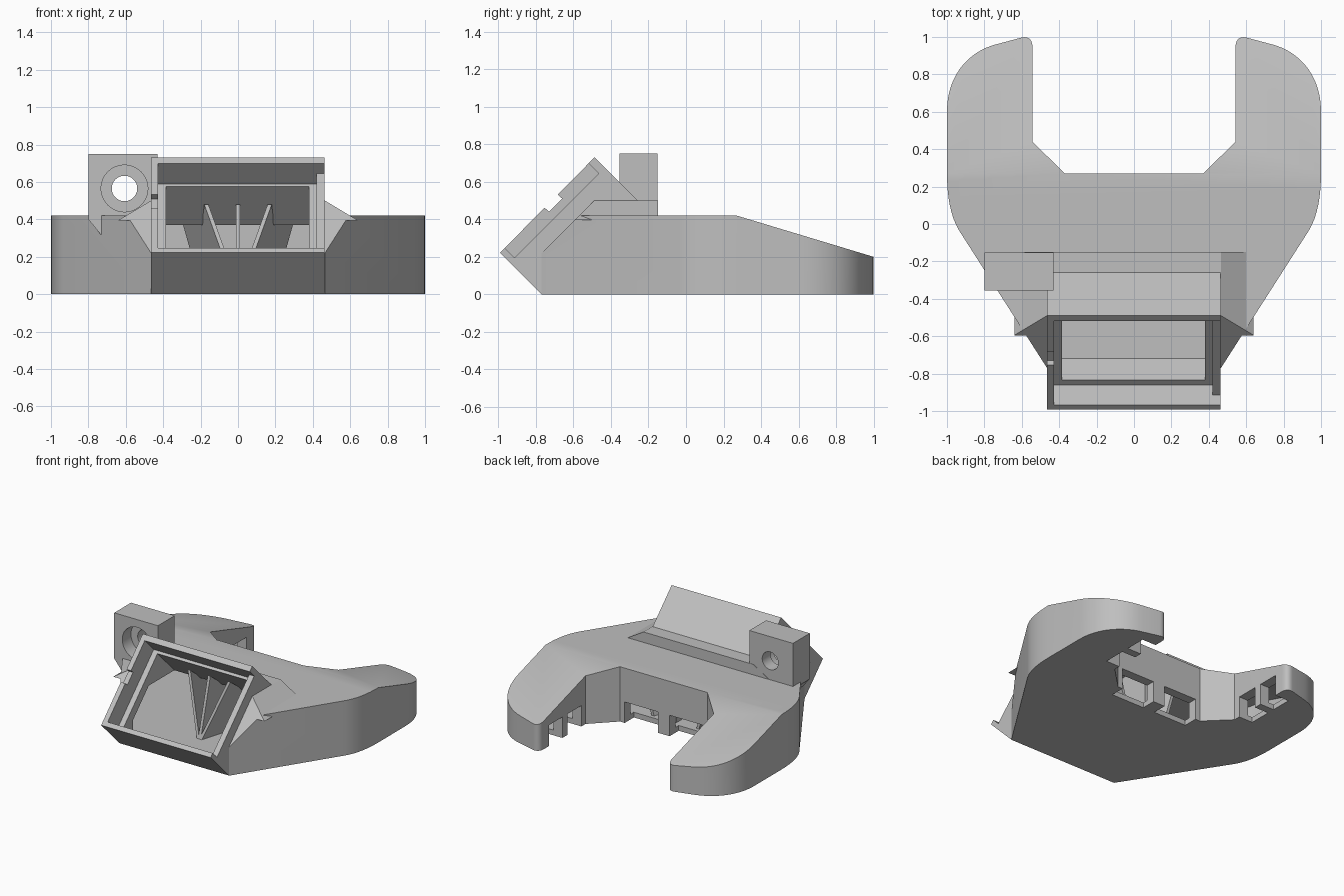
import bpy, bmesh, math
from mathutils import Vector
from mathutils.geometry import interpolate_bezier

cube = bpy.data.objects.get("Cube")
if cube:
    bpy.data.objects.remove(cube, do_unlink=True)

grey = bpy.data.materials.new("light_grey_plastic")
grey.use_nodes = True
COLOUR = (0.52, 0.52, 0.52, 1)
grey.diffuse_color = COLOUR
grey.node_tree.nodes["Principled BSDF"].inputs["Base Color"].default_value = COLOUR


def prism(name, points, axis, start, end, cuts=()):
    """Extrude a flat profile along an axis, then slice off the side each cut normal points to."""
    place = {"x": lambda p, t: (t, p[0], p[1]),
             "y": lambda p, t: (p[0], t, p[1]),
             "z": lambda p, t: (p[0], p[1], t)}[axis]
    bm = bmesh.new()
    low = [bm.verts.new(place(p, start)) for p in points]
    high = [bm.verts.new(place(p, end)) for p in points]
    bm.faces.new(low)
    bm.faces.new(high)
    for i in range(len(low)):
        j = (i + 1) % len(low)
        bm.faces.new((low[i], low[j], high[j], high[i]))
    for point, normal in cuts:
        result = bmesh.ops.bisect_plane(bm, geom=bm.verts[:] + bm.edges[:] + bm.faces[:],
                                        plane_co=point, plane_no=normal, clear_outer=True)
        rim = [e for e in result["geom_cut"] if isinstance(e, bmesh.types.BMEdge)]
        bmesh.ops.holes_fill(bm, edges=[e for e in rim if e.is_boundary])
    bmesh.ops.recalc_face_normals(bm, faces=bm.faces[:])
    mesh = bpy.data.meshes.new(name)
    bm.to_mesh(mesh)
    bm.free()
    mesh.materials.append(grey)
    ob = bpy.data.objects.new(name, mesh)
    bpy.context.collection.objects.link(ob)
    return ob


def box(name, x0, x1, y0, y1, z0, z1):
    return prism(name, [(x0, y0), (x1, y0), (x1, y1), (x0, y1)], "z", z0, z1)


def disc(cx, cz, r, n=48):
    return [(cx + r * math.cos(2 * math.pi * i / n), cz + r * math.sin(2 * math.pi * i / n))
            for i in range(n)]


def combine(target, other, operation):
    mod = target.modifiers.new("combine", "BOOLEAN")
    mod.operation = operation
    mod.solver = "EXACT"
    mod.object = other
    bpy.context.view_layer.objects.active = target
    bpy.ops.object.modifier_apply(modifier=mod.name)
    bpy.data.objects.remove(other, do_unlink=True)


def bezier(a, b, c, d, n):
    pts = interpolate_bezier(*[Vector((p[0], p[1], 0)) for p in (a, b, c, d)], n)
    return [(p.x, p.y) for p in pts]


def mirrored(half):
    return half + [(-x, y) for x, y in reversed(half)]


# Forked duct body with sloping arms and a slanted front
half = [(0.465, -0.77)]
half += bezier((0.935, -0.035), (0.98, 0.04), (1, 0.14), (1, 0.28), 9)
half += bezier((1, 0.6), (1, 0.8), (0.88, 0.93), (0.72, 0.965), 14)
half += bezier((0.6, 0.997), (0.565, 1.005), (0.543, 0.985), (0.543, 0.95), 7)
half += [(0.543, 0.44), (0.37, 0.27)]
FRONT = (0, -1, 1)
BACK = (0, 0.22, 0.73)
duct = prism("duct_body", mirrored(half), "z", 0, 0.42,
             [((0, -0.77, 0.22), FRONT), ((0, 0.27, 0.42), BACK)])

# Raised plinth with bevelled sides
plinth = prism("plinth", [(-0.64, 0.395), (0.64, 0.395), (0.465, 0.5), (-0.465, 0.5)],
               "y", -0.75, -0.15, [((0, -0.77, 0.22), FRONT)])
combine(duct, plinth, "UNION")

# Tilted intake collar
collar = prism("collar", [(-0.77, 0), (-0.992, 0.222), (-0.488, 0.73), (-0.258, 0.5),
                          (-0.2, 0.4), (-0.3, 0)], "x", -0.465, 0.463)
combine(duct, collar, "UNION")

# Mounting lug with a sloped support below its overhang
lug = prism("lug", [(-0.8, 0.75), (-0.43, 0.75), (-0.43, 0.4), (-0.6, 0.32),
                    (-0.735, 0.32), (-0.8, 0.4)], "y", -0.355, -0.152)
combine(duct, lug, "UNION")

# Hollow interior
inner = [(0.4, -0.72), (0.88, -0.02), (0.94, 0.25), (0.94, 0.62), (0.84, 0.83),
         (0.62, 0.9), (0.62, 0.42), (0.4, 0.2)]
cavity = prism("cavity", mirrored(inner), "z", 0.04, 0.37,
               [((0, -0.77, 0.13), FRONT), ((0, 0.27, 0.37), BACK),
                ((0, -0.69, 0), (0, -1, -1))])
combine(duct, cavity, "DIFFERENCE")

# Intake throat, fan recess, lowered side rim and rim notch
for points, x0, x1 in (
        ([(-0.84, 0.17), (-0.43, 0.58), (-0.2, 0.35), (-0.2, 0.05), (-0.72, 0.05)], -0.385, 0.38),
        ([(-1.065, 0.345), (-0.615, 0.795), (-0.41, 0.59), (-0.86, 0.14)], -0.427, 0.42),
        ([(-1.065, 0.345), (-0.615, 0.795), (-0.465, 0.645), (-0.915, 0.195)], 0.4, 0.5),
        ([(-0.83, 0.53), (-0.76, 0.60), (-0.66, 0.51), (-0.73, 0.44)], -0.5, -0.4)):
    combine(duct, prism("cutter", points, "x", x0, x1), "DIFFERENCE")

# Screw hole with counterbore
for radius, depth in ((0.125, -0.25), (0.068, 0)):
    combine(duct, prism("cutter", disc(-0.607, 0.565, radius), "y", -0.45, depth), "DIFFERENCE")

# Air outlets along the inside of the fork
for s in (-1, 1):
    for x0, x1, y0, y1 in ((0.05, 0.33, 0.16, 0.32), (0.5, 0.66, 0.49, 0.66),
                           (0.5, 0.66, 0.72, 0.88)):
        a, b = sorted((s * x0, s * x1))
        combine(duct, box("cutter", a, b, y0, y1, -0.05, 0.16), "DIFFERENCE")

# Guide vanes inside the throat
vane_profile = [(-0.47, 0.03), (-0.35, 0.48), (-0.22, 0.38), (0.13, 0.38), (0.13, 0.03)]
parts = [duct]
for name, s in (("right_vane", -1), ("centre_vane", 0), ("left_vane", 1)):
    vane = prism(name, vane_profile, "x", -0.011, 0.011)
    for v in vane.data.vertices:
        v.co.x += s * (0.02 + 0.28 * v.co.z + 0.3 * (v.co.y + 0.4))
    parts.append(vane)

# Smooth the rounded walls, keep crisp edges
for ob in parts:
    bpy.ops.object.select_all(action="DESELECT")
    ob.select_set(True)
    bpy.context.view_layer.objects.active = ob
    bpy.ops.object.shade_smooth_by_angle(angle=math.radians(25))
